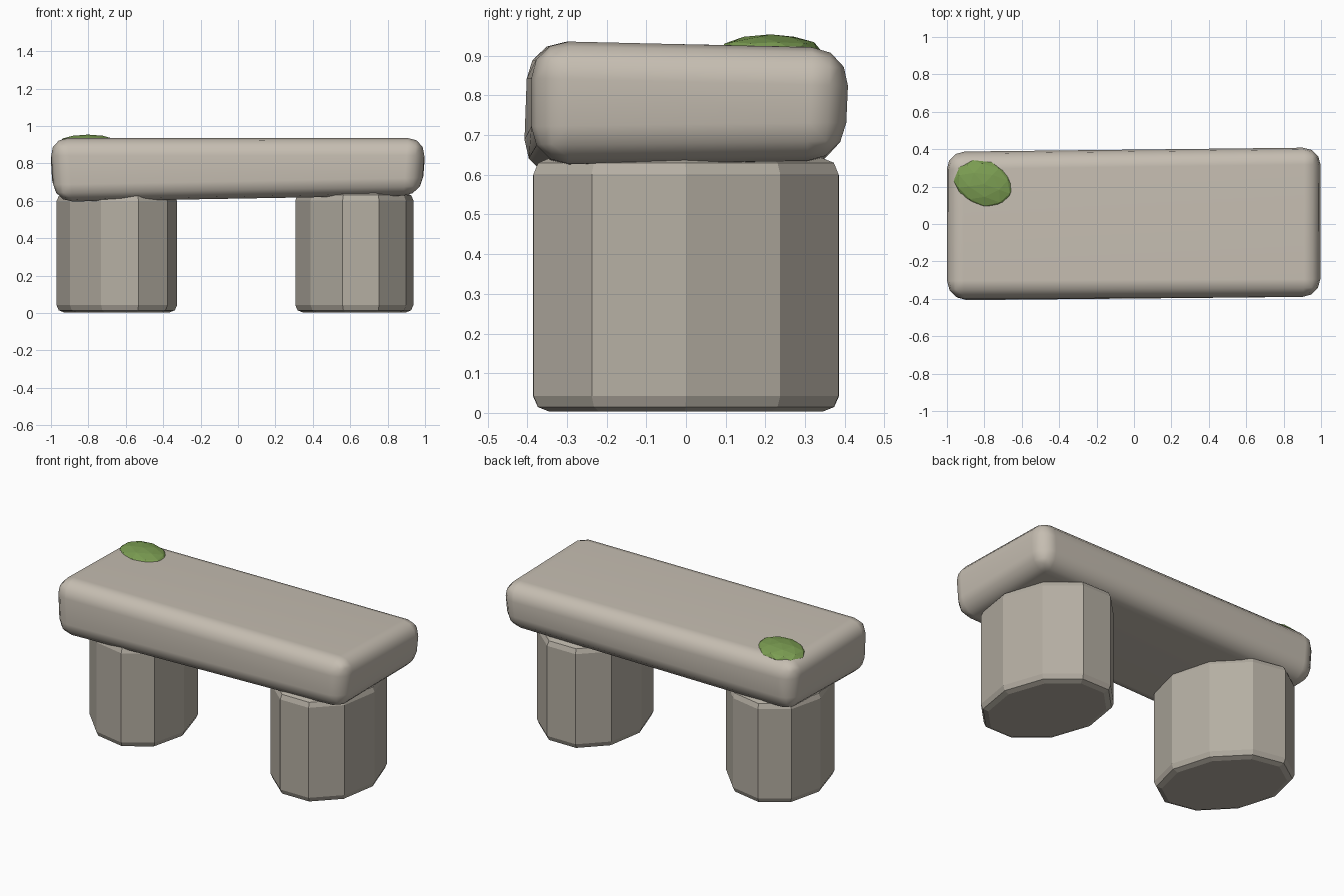
import bpy, bmesh, math
from mathutils import Matrix

if "Cube" in bpy.data.objects:
    bpy.data.objects.remove(bpy.data.objects["Cube"])


def material(name, rgb):
    m = bpy.data.materials.new(name)
    m.diffuse_color = (*rgb, 1)
    m.use_nodes = True
    m.node_tree.nodes["Principled BSDF"].inputs["Base Color"].default_value = m.diffuse_color
    return m


stone = material("stone", (0.56, 0.51, 0.44))
dark_stone = material("dark_stone", (0.46, 0.425, 0.365))
green = material("moss_green", (0.20, 0.34, 0.085))


def finish(bm, name, mat, smooth_angle=None):
    bmesh.ops.recalc_face_normals(bm, faces=bm.faces[:])
    mesh = bpy.data.meshes.new(name)
    bm.to_mesh(mesh)
    bm.free()
    mesh.materials.append(mat)
    ob = bpy.data.objects.new(name, mesh)
    bpy.context.collection.objects.link(ob)
    if smooth_angle:
        bpy.ops.object.select_all(action='DESELECT')
        ob.select_set(True)
        bpy.context.view_layer.objects.active = ob
        bpy.ops.object.shade_smooth_by_angle(angle=math.radians(smooth_angle))
    return ob


# Seat slab: slightly uneven block with well rounded edges
corners = {  # (right, back, top): position
    (0, 0, 0): (-0.980, -0.412, 0.592), (1, 0, 0): (0.980, -0.388, 0.628),
    (0, 1, 0): (-0.990, 0.382, 0.615), (1, 1, 0): (0.985, 0.400, 0.637),
    (0, 0, 1): (-1.006, -0.398, 0.937), (1, 0, 1): (1.003, -0.390, 0.938),
    (0, 1, 1): (-1.006, 0.388, 0.921), (1, 1, 1): (1.005, 0.414, 0.919),
}
bm = bmesh.new()
bmesh.ops.create_cube(bm, size=2)
for v in bm.verts:
    v.co = corners[tuple(int(c > 0) for c in v.co)]
bmesh.ops.bevel(bm, geom=bm.edges[:], offset=0.095, segments=3,
                profile=0.5, affect='EDGES')
slab = finish(bm, "seat_slab", stone, 40)
slab.modifiers.new("flat_large_faces", 'WEIGHTED_NORMAL')


# Legs: ten-sided skewed oval blocks with bevelled rims
def leg(name, x, rx, ry, height, start, skew):
    bm = bmesh.new()
    ring = []
    for k in range(10):
        t = math.radians(start + 36 * k)
        ring.append(bm.verts.new((x + rx * math.cos(t + math.radians(skew)),
                                  ry * math.sin(t), 0.003)))
    base = bm.faces.new(ring)
    top = bmesh.ops.extrude_face_region(bm, geom=[base], use_keep_orig=True)["geom"]
    for v in top:
        if isinstance(v, bmesh.types.BMVert):
            v.co.z += height
    rims = [e for e in bm.edges if abs(e.verts[0].co.z - e.verts[1].co.z) < 1e-4]
    bmesh.ops.recalc_face_normals(bm, faces=bm.faces[:])
    bmesh.ops.bevel(bm, geom=rims, offset=0.04, segments=2, profile=0.5, affect='EDGES')
    finish(bm, name, dark_stone)


leg("left_leg", -0.648, 0.323, 0.390, 0.634, -9.6, 12.6)
leg("right_leg", 0.622, 0.318, 0.404, 0.639, 0, 6.6)

# Moss patch: squashed faceted ball on the back left corner
bm = bmesh.new()
bmesh.ops.create_icosphere(bm, subdivisions=2, radius=1)
bm.transform(Matrix.Translation((-0.803, 0.213, 0.912))
             @ Matrix.Rotation(math.radians(-20), 4, 'Z')
             @ Matrix.Diagonal((0.165, 0.125, 0.042, 1)))
finish(bm, "moss_patch", green)
